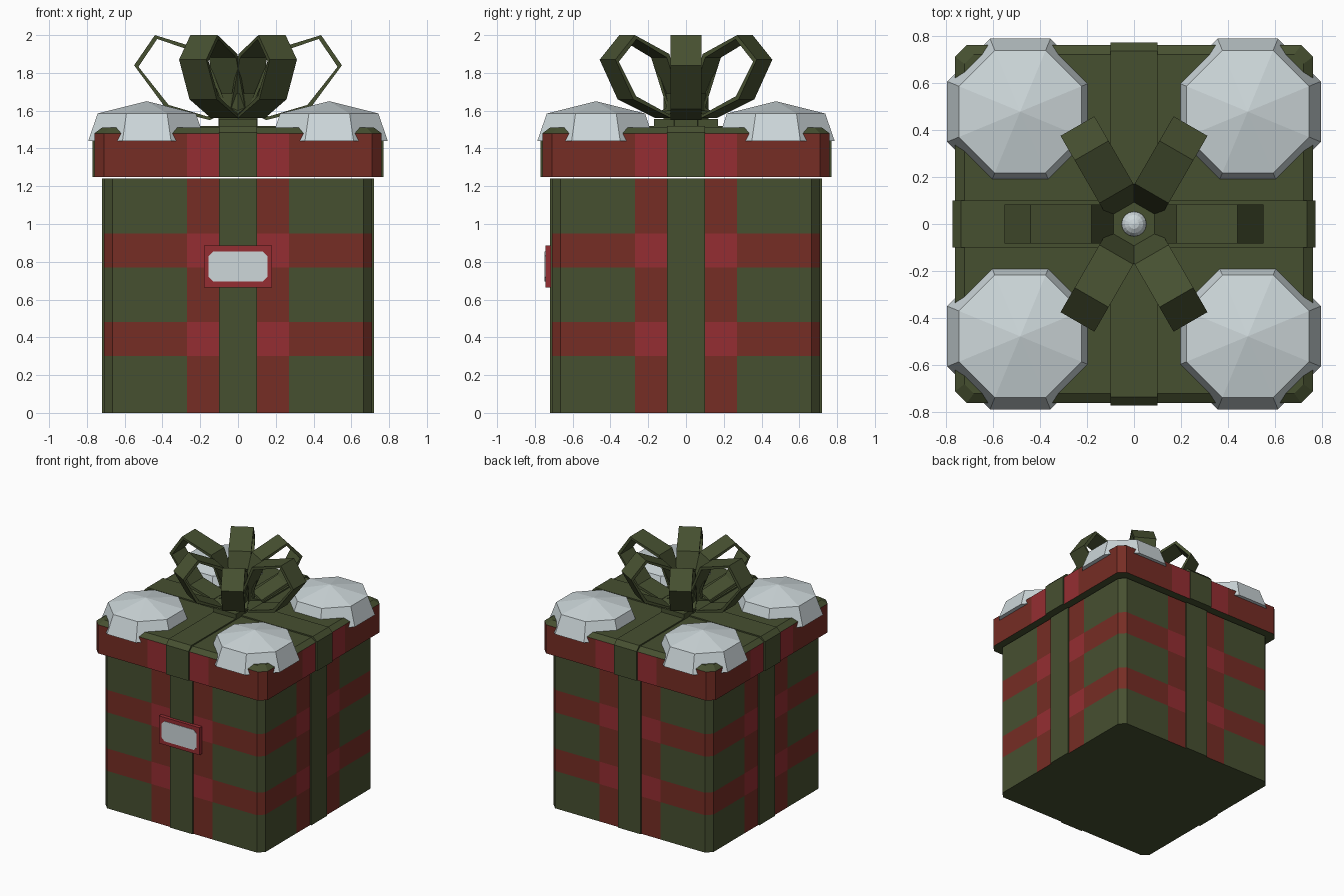
import bpy, bmesh, math
from mathutils import Matrix, Vector

cube = bpy.data.objects.get("Cube")
if cube:
    bpy.data.objects.remove(cube, do_unlink=True)


def material(name, rgb):
    m = bpy.data.materials.new(name)
    m.use_nodes = True
    m.diffuse_color = (*rgb, 1)
    m.node_tree.nodes["Principled BSDF"].inputs["Base Color"].default_value = (*rgb, 1)
    return m


GREEN = material("dark_green", (0.062, 0.08, 0.03))
DARK_RED = material("dark_red", (0.18, 0.026, 0.018))
RED = material("bright_red", (0.30, 0.027, 0.032))
SNOW = material("snow_white", (0.61, 0.68, 0.70))


def finish(bm, name, mats, rule=None):
    bmesh.ops.recalc_face_normals(bm, faces=bm.faces)
    if rule:
        for f in bm.faces:
            f.material_index = rule(f.calc_center_median(), f.normal)
    me = bpy.data.meshes.new(name)
    bm.to_mesh(me)
    bm.free()
    for m in mats:
        me.materials.append(m)
    ob = bpy.data.objects.new(name, me)
    bpy.context.collection.objects.link(ob)
    return ob


def loft(rings):
    """Join closed rings of points and cap both ends."""
    bm = bmesh.new()
    vs = [[bm.verts.new(p) for p in ring] for ring in rings]
    n = len(vs[0])
    for a, b in zip(vs, vs[1:]):
        for i in range(n):
            j = (i + 1) % n
            bm.faces.new((a[i], a[j], b[j], b[i]))
    bm.faces.new(vs[0][::-1])
    bm.faces.new(vs[-1])
    return bm


def square_ring(half, cut, z):
    """Square with cut corners, split where the wrapping stripes run."""
    pts = []
    for k in range(4):
        rot = Matrix.Rotation(k * math.pi / 2, 3, "Z")
        for t in (cut - half, -0.27, -0.10, 0.10, 0.27, half - cut):
            pts.append(rot @ Vector((t, -half, z)))
    return pts


def box(name, size, center, mat, bevel_top=0):
    bm = bmesh.new()
    bmesh.ops.create_cube(bm, size=1)
    bmesh.ops.scale(bm, vec=size, verts=bm.verts)
    bmesh.ops.translate(bm, vec=center, verts=bm.verts)
    if bevel_top:
        # bevel the two short top edges where the ribbon folds over
        axis = 0 if size[0] < size[1] else 1
        edges = [e for e in bm.edges if all(v.co.z > center[2] for v in e.verts)
                 and abs(e.verts[0].co[axis] - e.verts[1].co[axis]) > 0.01]
        bmesh.ops.bevel(bm, geom=edges, offset=bevel_top, segments=1, affect="EDGES")
    return finish(bm, name, [mat])


# Tartan box
def is_stripe(c):
    return 0.10 < min(abs(c.x), abs(c.y)) < 0.27


def body_rule(c, n):
    if abs(n.z) > 0.5:
        return 0
    band = 0.30 < c.z < 0.48 or 0.77 < c.z < 0.95
    return int(is_stripe(c)) + int(band)


finish(loft([square_ring(0.71, 0.045, z) for z in (0, 0.30, 0.48, 0.77, 0.95, 1.24)]),
       "box_body", [GREEN, DARK_RED, RED], body_rule)


# Lid with green top and red sides
def lid_rule(c, n):
    if c.z > 1.48 or abs(n.z) > 0.5:
        return 0
    return 2 if is_stripe(c) else 1


finish(loft([square_ring(0.76, 0.05, 1.25), square_ring(0.76, 0.05, 1.48),
             square_ring(0.72, 0.04, 1.51)]),
       "box_lid", [GREEN, DARK_RED, RED], lid_rule)

# Ribbons around box and lid
for name, sx, sy in (("side_to_side", 1, 0), ("front_to_back", 0, 1)):
    box("body_ribbon_" + name, (1.44 if sx else 0.20, 1.44 if sy else 0.20, 1.24),
        (0, 0, 0.62), GREEN)
    box("lid_ribbon_" + name, (1.54 if sx else 0.20, 1.54 if sy else 0.20, 0.27),
        (0, 0, 1.385), GREEN, 0.035)
box("bow_base", (0.20, 0.34, 0.04), (0, 0, 1.535), GREEN)


# Bow loops
def bow_loop(name, profile, angle):
    bm = bmesh.new()
    mid = sum((Vector(p) for p in profile), Vector((0, 0))) / len(profile)
    rot = Matrix.Rotation(angle, 3, "Z")
    sections = []
    for p in profile:
        p = Vector(p)
        q = p + (mid - p).normalized() * 0.024
        corners = ((p, -1), (p, 1), (q, 1), (q, -1))
        sections.append([bm.verts.new(rot @ Vector((v.x, s * 0.083, v.y))) for v, s in corners])
    for a, b in zip(sections, sections[1:] + sections[:1]):
        for i in range(4):
            j = (i + 1) % 4
            bm.faces.new((a[i], a[j], b[j], b[i]))
    finish(bm, name, [GREEN])


side_loop = [(0.05, 1.60), (0.18, 1.92), (0.44, 2.0), (0.55, 1.84), (0.38, 1.61), (0.15, 1.55)]
slant_loop = [(0.05, 1.60), (0.15, 1.90), (0.36, 2.0), (0.48, 1.87), (0.37, 1.66), (0.14, 1.56)]
for k in range(6):
    bow_loop("bow_loop_%d" % (k + 1), slant_loop if k % 3 else side_loop, k * math.pi / 3)


# Knot and little snowball in the middle of the bow
def polygon_ring(cx, cy, r, z, n, turn):
    return [(cx + r * math.cos(turn + i * math.tau / n),
             cy + r * math.sin(turn + i * math.tau / n), z) for i in range(n)]


finish(loft([polygon_ring(0, 0, 0.12, z, 6, math.pi / 6) for z in (1.51, 1.69)]),
       "bow_knot", [GREEN])
bm = bmesh.new()
bmesh.ops.create_uvsphere(bm, u_segments=16, v_segments=8, radius=0.055)
bmesh.ops.translate(bm, vec=(0, 0, 1.68), verts=bm.verts)
finish(bm, "bow_snowball", [SNOW])

# Snow caps drooping over the lid corners
to_corner = 1 / math.cos(math.pi / 8)
for sx, side in ((1, "left"), (-1, "right")):
    for sy, end in ((-1, "front"), (1, "back")):
        cx, cy = sx * 0.483, sy * 0.477
        rings = [polygon_ring(cx, cy, r * to_corner, z, 8, math.pi / 8)
                 for r, z in ((0.31, 1.44), (0.26, 1.585))]
        bm = loft(rings)
        bm.faces.ensure_lookup_table()
        top = max(bm.faces, key=lambda f: f.calc_center_median().z)
        poked = bmesh.ops.poke(bm, faces=[top])
        poked["verts"][0].co.z = 1.65
        finish(bm, "snow_cap_%s_%s" % (end, side), [SNOW])

# Gift tag on the front
box("gift_tag", (0.36, 0.03, 0.22), (0, -0.73, 0.775), RED)
w, h, c = 0.155, 0.08, 0.025
outline = [(w, c - h), (w, h - c), (w - c, h), (c - w, h),
           (-w, h - c), (-w, c - h), (c - w, -h), (w - c, -h)]
finish(loft([[(x, y, 0.775 + z) for x, z in outline] for y in (-0.742, -0.748)]),
       "gift_tag_label", [SNOW])
